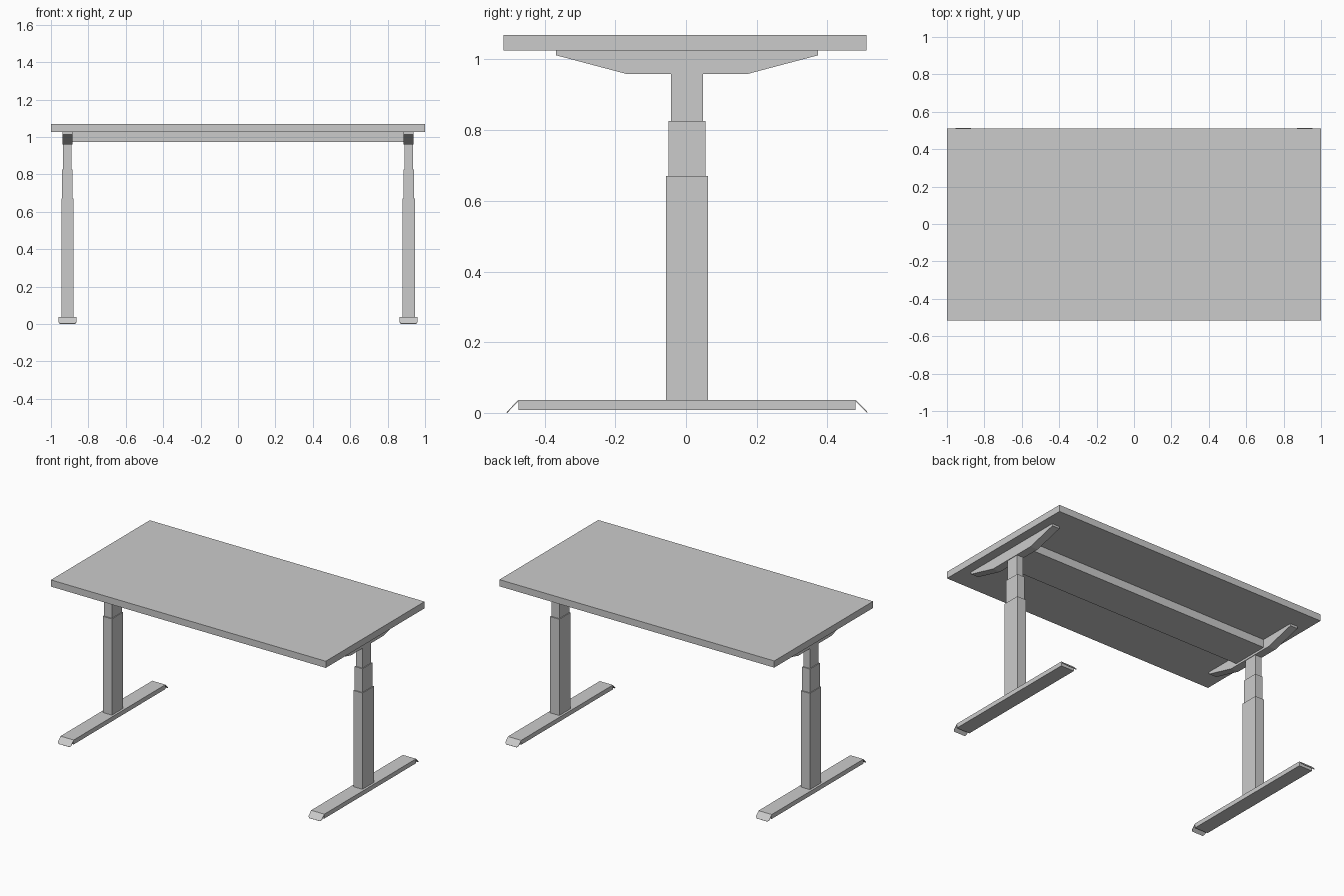
import bpy, bmesh
from mathutils import Vector

if "Cube" in bpy.data.objects:
    bpy.data.objects.remove(bpy.data.objects["Cube"])

CY = 0.003      # leg assembly sits slightly behind the top's centre
LEG_X = 0.912


def finish(name, bm):
    bmesh.ops.recalc_face_normals(bm, faces=bm.faces)
    me = bpy.data.meshes.new(name)
    bm.to_mesh(me)
    bm.free()
    ob = bpy.data.objects.new(name, me)
    bpy.context.collection.objects.link(ob)
    return ob


def box(name, x, y, z):
    bm = bmesh.new()
    bmesh.ops.create_cube(bm, size=1)
    for v in bm.verts:
        v.co = [lo + (c + 0.5) * (hi - lo) for c, (lo, hi) in zip(v.co, (x, y, z))]
    return finish(name, bm)


def prism(name, points, offset):
    """Extrude a planar outline along an offset vector."""
    bm = bmesh.new()
    face = bm.faces.new([bm.verts.new(p) for p in points])
    res = bmesh.ops.extrude_face_region(bm, geom=[face], use_keep_orig=True)
    moved = [g for g in res["geom"] if isinstance(g, bmesh.types.BMVert)]
    bmesh.ops.translate(bm, vec=Vector(offset), verts=moved)
    return finish(name, bm)


# desktop and the wide crossbar beneath it
box("desktop", (-1, 1), (-0.516, 0.511), (1.026, 1.07))
box("crossbar", (-0.89, 0.89), (CY - 0.125, CY + 0.125), (0.973, 1.026))

for side, s in (("left", -1), ("right", 1)):
    cx = s * LEG_X

    # telescoping column: half width, half depth, bottom, top
    for part, hx, hy, z0, z1 in (("lower", 0.033, 0.059, 0.037, 0.67),
                                 ("middle", 0.028, 0.052, 0.66, 0.826),
                                 ("upper", 0.023, 0.045, 0.815, 0.965)):
        box(f"{side}_{part}_column", (cx - hx, cx + hx), (CY - hy, CY + hy), (z0, z1))

    # tapered bracket supporting the desktop
    half = [(0.171, 0.959), (0.371, 1.012), (0.371, 1.026)]
    outline = half + [(-y, z) for y, z in reversed(half)]
    prism(f"{side}_bracket", [(cx - 0.027, CY + y, z) for y, z in outline], (0.054, 0, 0))

    # foot bar
    box(f"{side}_foot", (cx - 0.048, cx + 0.048), (CY - 0.477, CY + 0.477), (0.008, 0.037))

    # thin sloping toe plates with clipped lower corners
    for end, d in (("front", -1), ("back", 1)):
        plate = [(-0.048, 0.0), (0.048, 0.0), (0.048, 0.72), (0.045, 0.89), (0.037, 1.0),
                 (-0.037, 1.0), (-0.045, 0.89), (-0.048, 0.72)]
        pts = [(cx + u, CY + d * (0.477 + 0.034 * t), 0.037 - 0.035 * t) for u, t in plate]
        prism(f"{side}_{end}_toe_plate", pts, (0, -d * 0.002, -0.002))
